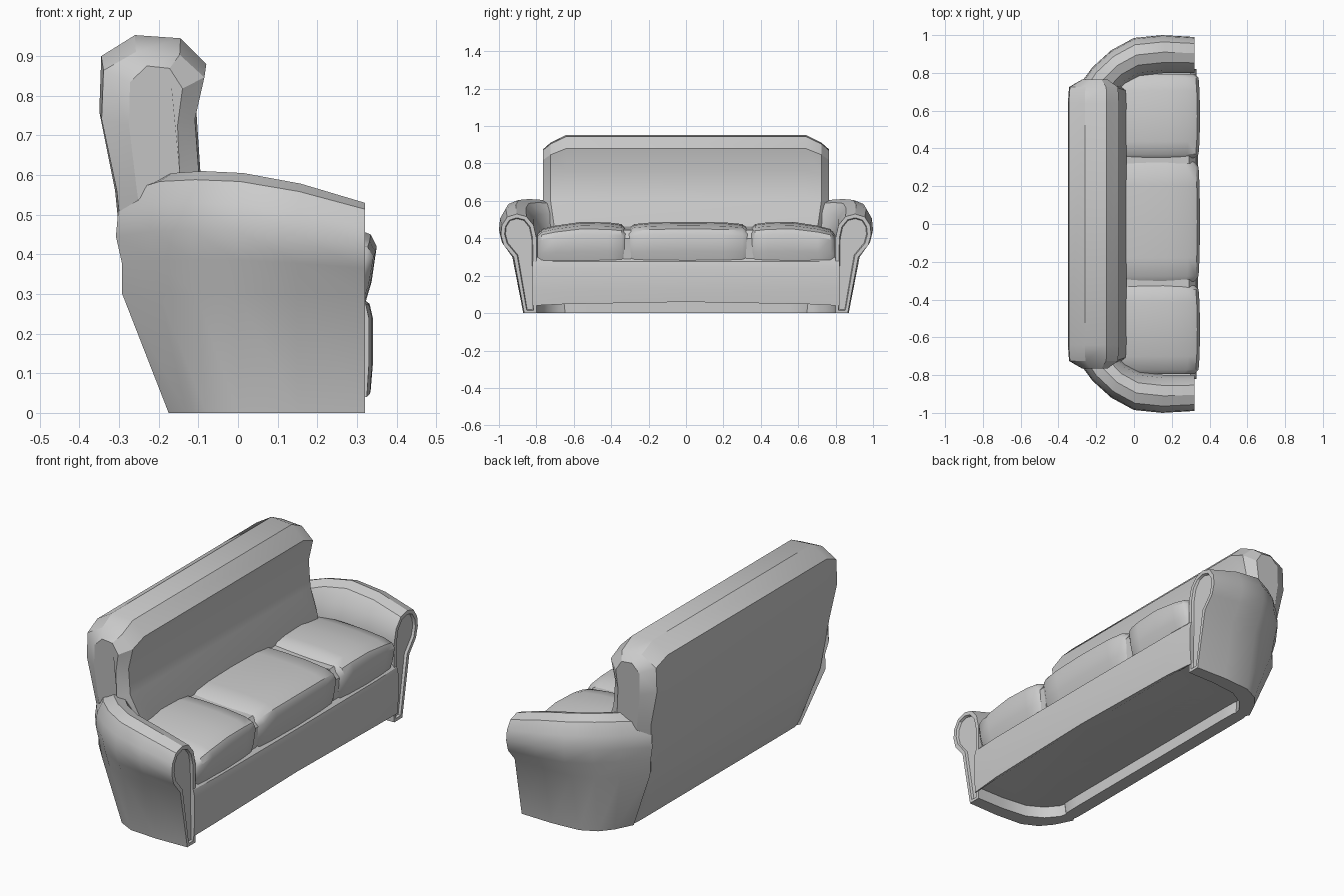
import bpy, bmesh
from mathutils import Vector

if "Cube" in bpy.data.objects:
    bpy.data.objects.remove(bpy.data.objects["Cube"])


def loft(name, rings, angle=30, inset_first=False):
    """Skin a list of closed rings, cap both ends, shade smooth by angle."""
    bm = bmesh.new()
    vs = [[bm.verts.new(p) for p in r] for r in rings]
    n = len(rings[0])
    for a, b in zip(vs, vs[1:]):
        for i in range(n):
            j = (i + 1) % n
            bm.faces.new((a[i], a[j], b[j], b[i]))
    first = bm.faces.new(vs[0])
    bm.faces.new(vs[-1])
    bmesh.ops.recalc_face_normals(bm, faces=bm.faces[:])
    if inset_first:
        bmesh.ops.inset_region(bm, faces=[first], thickness=0.02, depth=0)
        bmesh.ops.inset_region(bm, faces=[first], thickness=0.005, depth=-0.012)
    me = bpy.data.meshes.new(name)
    bm.to_mesh(me)
    bm.free()
    ob = bpy.data.objects.new(name, me)
    bpy.context.collection.objects.link(ob)
    bpy.ops.object.select_all(action='DESELECT')
    ob.select_set(True)
    bpy.context.view_layer.objects.active = ob
    bpy.ops.object.shade_smooth_by_angle(angle=angle * 3.14159 / 180)
    return ob


# Backrest: side profile run along y, shrinking into rounded ends
back_profile = [(-0.17, 0), (-0.225, 0.13), (-0.285, 0.31), (-0.31, 0.56),
                (-0.35, 0.76), (-0.345, 0.9), (-0.26, 0.953), (-0.145, 0.945),
                (-0.08, 0.88), (-0.105, 0.76), (-0.095, 0.61),
                (-0.04, 0.48), (-0.04, 0.3), (-0.1, 0.28), (-0.1, 0)]


def back_ring(y, fx, fz):
    s = 1 if y > 0 else -1
    ring = []
    for x, z in back_profile:
        zz = z if z < 0.6 else 0.6 + (z - 0.6) * fz
        pull = 0.09 * max(0, 0.6 - z) / 0.6      # narrows toward the floor
        cx = -0.2 if z > 0.5 else -0.15
        ring.append((cx + (x - cx) * fx, y - s * pull, zz))
    return ring


stations = [(0.64, 1, 1), (0.725, 0.96, 0.88), (0.765, 0.5, 0.78)]
loft("backrest", [back_ring(-y, a, b) for y, a, b in reversed(stations)]
     + [back_ring(*s) for s in stations])

# Rolled arms: inner edge, outer edge, foot edge, crease blend, top height
arm_stations = [
    ((0.32, 0.80), (0.32, 0.99), (0.32, 0.865), 0.45, 0.53),
    ((0.17, 0.80), (0.15, 1.00), (0.15, 0.870), 0.45, 0.578),
    ((0.03, 0.785), (0.0, 0.985), (0.0, 0.860), 0.50, 0.605),
    ((-0.05, 0.74), (-0.12, 0.92), (-0.08, 0.82), 0.62, 0.61),
    ((-0.10, 0.68), (-0.22, 0.83), (-0.13, 0.76), 0.75, 0.605),
    ((-0.12, 0.60), (-0.308, 0.71), (-0.175, 0.67), 0.88, 0.58)]
roll = [(0.92, 0.28), (1, 0.52), (0.97, 0.74), (0.82, 0.93), (0.55, 1),
        (0.28, 0.94), (0.08, 0.74), (0.0, 0.45)]


def arm_ring(st, side):
    inner, outer, foot = (Vector(p) for p in st[:3])
    blend, top = st[3:]
    pts = [(inner, 0), (foot, 0), (foot.lerp(outer, blend), 0.3)]
    pts += [(inner.lerp(outer, t), 0.3 + (top - 0.3) * f) for t, f in roll]
    return [(p.x, side * p.y, z) for p, z in pts]


for side, label in ((1, "left"), (-1, "right")):
    loft("arm_" + label, [arm_ring(s, side) for s in arm_stations],
         inset_first=True)

# Seat base with a slightly bowed front apron
base_rings = []
for y, low, front in ((-0.82, 0.04, 0.33), (-0.65, 0.048, 0.338),
                      (0, 0.06, 0.34), (0.65, 0.048, 0.338),
                      (0.82, 0.04, 0.33)):
    base_rings.append([(-0.02, y, 0.06), (0.3, y, 0.06), (0.321, y, low),
                       (front - 0.005, y, low), (front, y, 0.12),
                       (front, y, 0.24), (front - 0.008, y, 0.275),
                       (0.3, y, 0.3), (-0.02, y, 0.3)])
loft("seat_base", base_rings)

# Underside panel reaching the rear rim
loft("underside", [[(-0.12, y, 0.06), (0.1, y, 0.06), (0.1, y, 0.1),
                    (-0.12, y, 0.1)] for y in (-0.8, 0.8)])

# Three seat cushions, crowned, the outer two drooping toward the arms
cushion_profile = [(-0.08, 0.28), (0.322, 0.28), (0.337, 0.33), (0.35, 0.42),
                   (0.335, 0.45), (0.29, 0.468), (0.18, 0.482),
                   (0.05, 0.488), (-0.08, 0.488)]


def cushion(name, y0, y1, h0, h1):
    w = y1 - y0
    rings = []
    for t, inset, drop in ((0, 0.03, 0.035), (0.05, 0.008, 0.012),
                           (0.2, 0.003, 0.003), (0.5, 0, 0),
                           (0.8, 0.003, 0.003), (0.95, 0.008, 0.012),
                           (1, 0.03, 0.035)):
        # side droop only affects the outer half of the cushion
        sag = h0 * max(0, 1 - 2 * t) + h1 * max(0, 2 * t - 1)
        k = 1 - (drop + sag) / 0.21
        rings.append([(x if x < 0 else x - inset, y0 + w * t,
                       0.28 + (z - 0.28) * k) for x, z in cushion_profile])
    loft(name, rings, angle=40)


cushion("cushion_right", -0.795, -0.322, 0.03, 0)
cushion("cushion_middle", -0.308, 0.333, 0, 0)
cushion("cushion_left", 0.347, 0.795, 0, 0.03)

# Narrow filler strips in the gaps between cushions
for i, y in enumerate((-0.315, 0.34)):
    loft(f"cushion_gap_{i}", [[(-0.06, y + d, 0.28), (0.31, y + d, 0.28),
                               (0.325, y + d, 0.4), (0.29, y + d, 0.445),
                               (-0.06, y + d, 0.465)] for d in (-0.02, 0.02)])
